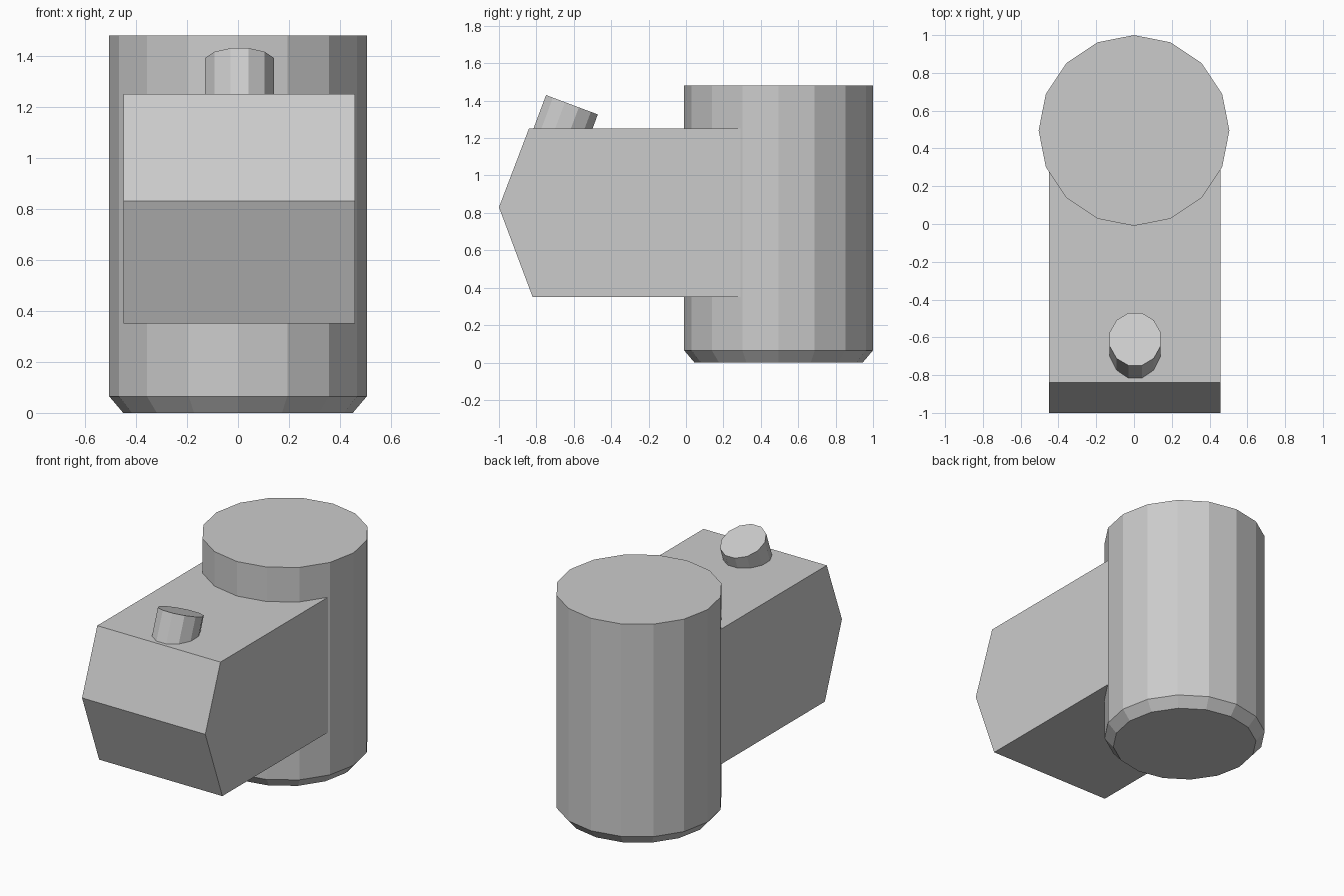
import bpy, bmesh, math
from mathutils import Matrix

if "Cube" in bpy.data.objects:
    bpy.data.objects.remove(bpy.data.objects["Cube"])


def finish(bm, name):
    bmesh.ops.recalc_face_normals(bm, faces=bm.faces)
    mesh = bpy.data.meshes.new(name)
    bm.to_mesh(mesh)
    bm.free()
    ob = bpy.data.objects.new(name, mesh)
    bpy.context.collection.objects.link(ob)
    return ob


def lathe(name, rings, sides, offset=0.0, squash=1.0):
    """Closed solid from (radius, z) rings."""
    bm = bmesh.new()
    loops = []
    for r, z in rings:
        angles = [2 * math.pi * (i + offset) / sides for i in range(sides)]
        loops.append([bm.verts.new((r * squash * math.cos(a), r * math.sin(a), z)) for a in angles])
    for lo, hi in zip(loops, loops[1:]):
        for i in range(sides):
            j = (i + 1) % sides
            bm.faces.new((lo[i], lo[j], hi[j], hi[i]))
    bm.faces.new(loops[0][::-1])
    bm.faces.new(loops[-1])
    return finish(bm, name)


# Upright drum with chamfered base
drum = lathe("drum", [(0.45, 0), (0.505, 0.065), (0.505, 1.48)], 16)
drum.location = (0, 0.495, 0)

# Pointed block, extruded across x from its side profile
profile = [(0.5, 0.35), (0.5, 1.25), (-0.84, 1.25), (-1.0, 0.83), (-0.82, 0.35)]
bm = bmesh.new()
face = bm.faces.new([bm.verts.new((-0.449, y, z)) for y, z in profile])
ext = bmesh.ops.extrude_face_region(bm, geom=[face])
bmesh.ops.translate(bm, vec=(0.908, 0, 0),
                    verts=[v for v in ext["geom"] if isinstance(v, bmesh.types.BMVert)])
finish(bm, "block")

# Tilted peg sunk into the block
peg = lathe("peg", [(0.153, -0.3), (0.153, 0)], 12, offset=0.5, squash=0.91)
peg.matrix_world = Matrix.Translation((0.006, -0.61, 1.378)) @ Matrix.Rotation(math.radians(-20.5), 4, 'X')
